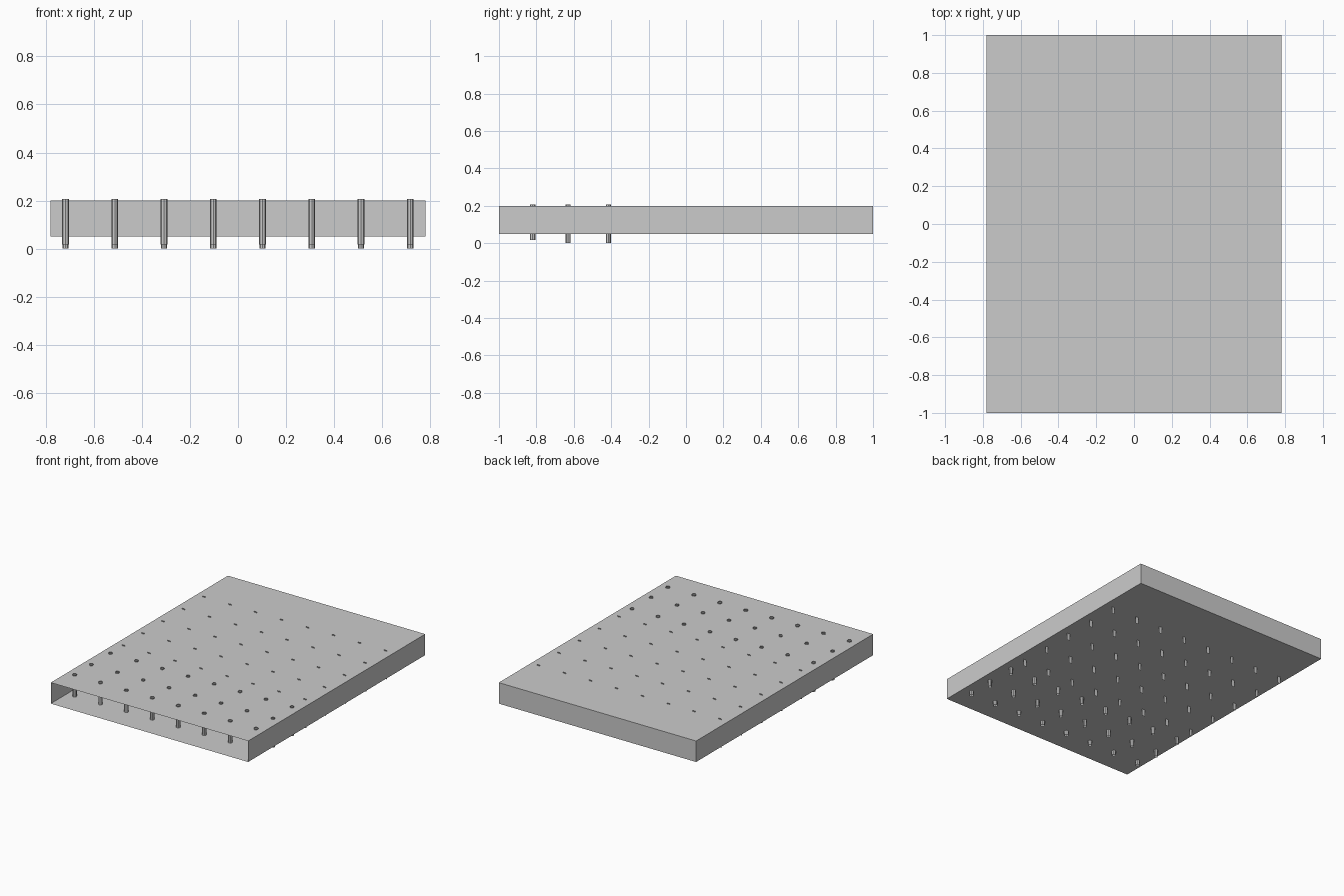
import bpy, bmesh
from mathutils import Matrix, Vector

if "Cube" in bpy.data.objects:
    bpy.data.objects.remove(bpy.data.objects["Cube"])

W, L, Z0, Z1 = 0.78, 1.0, 0.05, 0.20
COLUMNS = [-0.718 + 0.205 * i for i in range(8)]
PIN_TOP = 0.207


def finish(bm, name):
    mesh = bpy.data.meshes.new(name)
    bm.to_mesh(mesh)
    bm.free()
    obj = bpy.data.objects.new(name, mesh)
    bpy.context.collection.objects.link(obj)
    return obj


# thin sheet casing: a box open at the front
bm = bmesh.new()
bmesh.ops.create_cube(bm, size=1, matrix=Matrix.Translation((0, 0, (Z0 + Z1) / 2))
                      @ Matrix.Diagonal((2 * W, 2 * L, Z1 - Z0, 1)))
bm.normal_update()
front = [f for f in bm.faces if f.normal.y < -0.9]
bmesh.ops.delete(bm, geom=front, context='FACES_ONLY')
finish(bm, "casing")


# round hollow pins, uncapped, running through the casing
def tube_row(name, y, radius, bottom, sides):
    bm = bmesh.new()
    for x in COLUMNS:
        bmesh.ops.create_cone(
            bm, cap_ends=False, segments=sides, radius1=radius, radius2=radius,
            depth=PIN_TOP - bottom,
            matrix=Matrix.Translation((x, y, (PIN_TOP + bottom) / 2)))
    finish(bm, name)


tube_row("pin_row_front", -0.82, 0.0145, 0.018, 8)
tube_row("pin_row_second", -0.63, 0.013, 0.0, 8)
tube_row("pin_row_third", -0.415, 0.013, 0.0, 8)

# flat pins: single upright strips facing the front
for n, y in enumerate((-0.27, -0.045, 0.18, 0.41, 0.64)):
    bm = bmesh.new()
    for x in COLUMNS:
        corners = [(-1, 0.0), (1, 0.0), (1, PIN_TOP), (-1, PIN_TOP)]
        bm.faces.new([bm.verts.new(Vector((x + s * 0.012, y, z))) for s, z in corners])
    finish(bm, f"flat_pin_row_{n + 1}")
